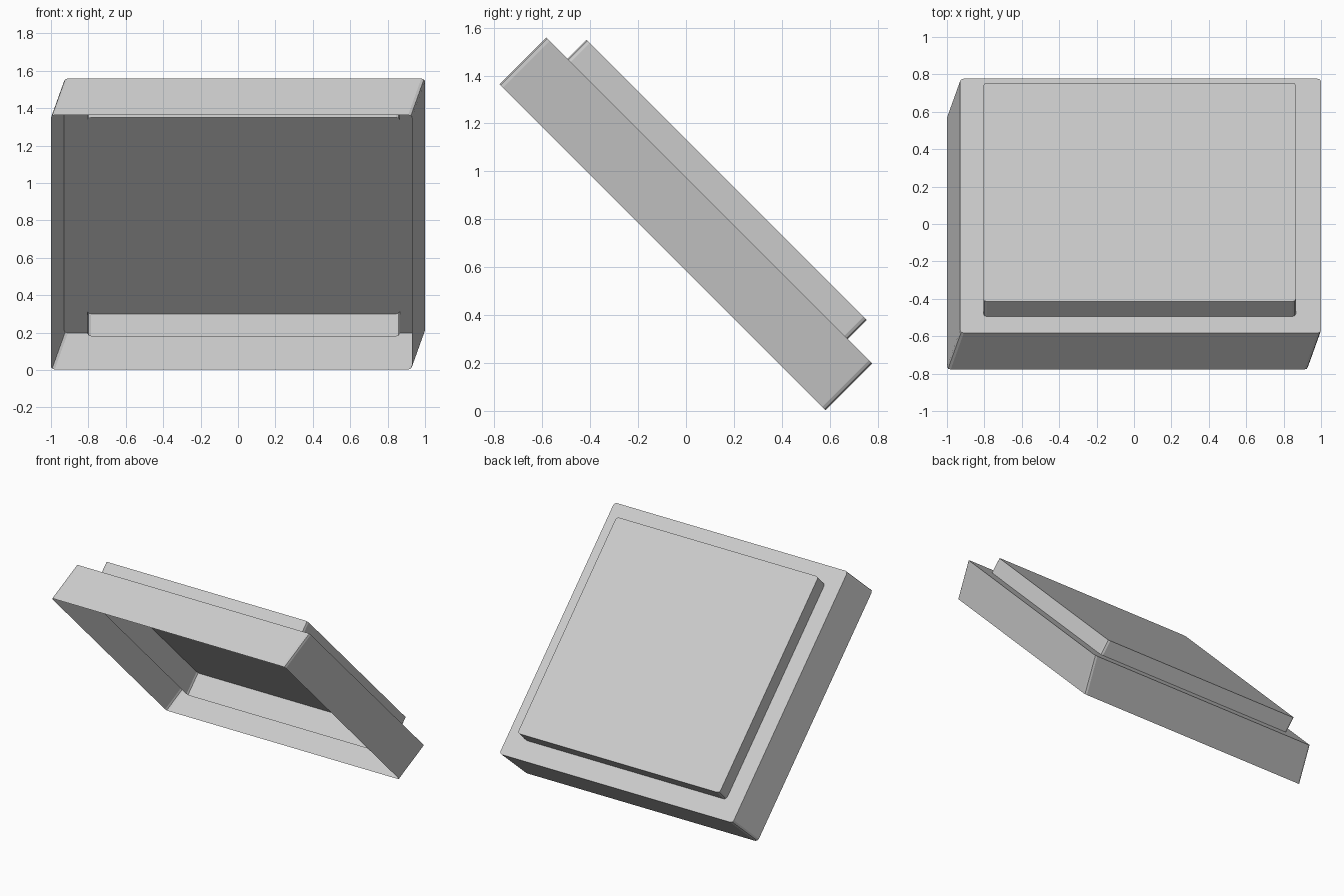
import bpy, bmesh, math

if "Cube" in bpy.data.objects:
    bpy.data.objects.remove(bpy.data.objects["Cube"])


def rounded_loop(bm, x0, x1, y0, y1, depth, r=0.02, segs=2):
    """Rounded rectangle on a 45 degree slope; depth shifts it along +y and +z."""
    h = math.sqrt(2)                      # slope length per unit of y
    cx, hx = (x0 + x1) / 2, (x1 - x0) / 2
    cy, hs = (y0 + y1) / 2, (y1 - y0) / 2 * h
    verts = []
    for q, (sx, sy) in enumerate([(1, 1), (-1, 1), (-1, -1), (1, -1)]):
        for i in range(segs + 1):
            a = math.radians(90 * (q + i / segs))
            x = cx + sx * (hx - r) + r * math.cos(a)
            y = cy + (sy * (hs - r) + r * math.sin(a)) / h
            verts.append(bm.verts.new((x, y + depth, 0.975 - y + depth)))
    return verts


def open_tray(name, front, back):
    """Thin tray: open front rim, walls, closed back panel."""
    bm = bmesh.new()
    a, b = rounded_loop(bm, *front), rounded_loop(bm, *back)
    n = len(a)
    for i in range(n):
        j = (i + 1) % n
        bm.faces.new((a[i], a[j], b[j], b[i]))
    bm.faces.new(b)
    bmesh.ops.recalc_face_normals(bm, faces=bm.faces)
    me = bpy.data.meshes.new(name)
    bm.to_mesh(me)
    bm.free()
    ob = bpy.data.objects.new(name, me)
    bpy.context.collection.objects.link(ob)
    return ob


# Outer housing: walls lean sideways between the open front and the back panel
open_tray("outer_housing",
          (-1.0, 0.93, -0.583, 0.777, -0.195),
          (-0.93, 1.0, -0.583, 0.777, 0.0))

# Smaller tray pushed through the back panel, open towards the front
open_tray("raised_back_panel",
          (-0.805, 0.865, -0.495, 0.675, -0.12),
          (-0.805, 0.865, -0.495, 0.675, 0.08))
